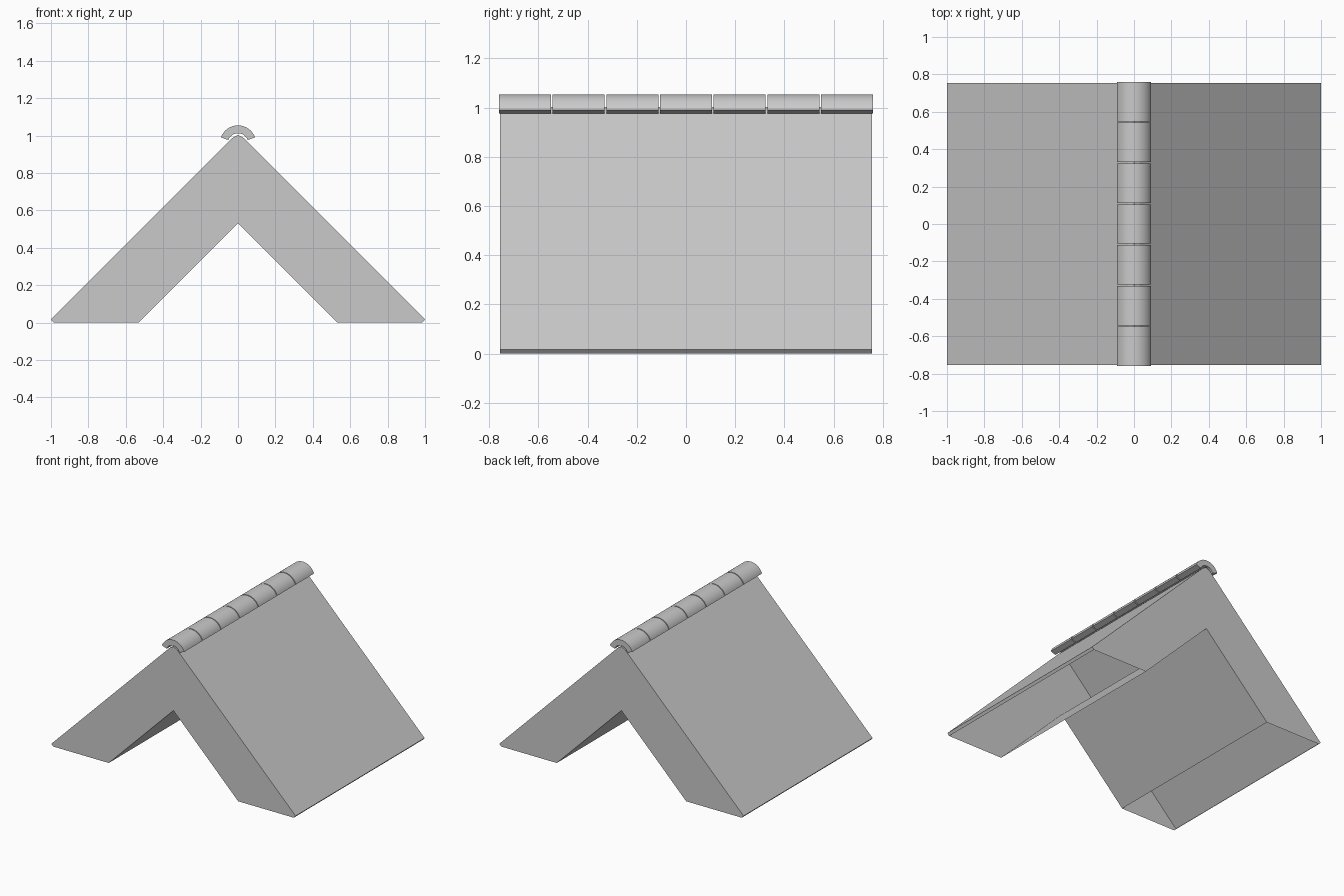
import bpy
import math

cube = bpy.data.objects.get("Cube")
if cube:
    bpy.data.objects.remove(cube, do_unlink=True)

# One plain grey for everything
grey = bpy.data.materials.new("light_grey")
grey.use_nodes = True
grey.diffuse_color = (0.59, 0.59, 0.59, 1)
grey.node_tree.nodes["Principled BSDF"].inputs["Base Color"].default_value = (0.59, 0.59, 0.59, 1)


def extrude_profile(name, profile, y0, y1, open_edges=()):
    """Extrude a closed x-z outline along y; open_edges get no side face."""
    n = len(profile)
    verts = [(x, y, z) for y in (y0, y1) for x, z in profile]
    faces = [tuple(range(n)), tuple(reversed(range(n, 2 * n)))]
    for i in range(n):
        if i not in open_edges:
            j = (i + 1) % n
            faces.append((j, i, i + n, j + n))
    mesh = bpy.data.meshes.new(name)
    mesh.from_pydata(verts, [], faces)
    mesh.materials.append(grey)
    obj = bpy.data.objects.new(name, mesh)
    bpy.context.collection.objects.link(obj)
    return obj


# Hollow gabled roof, open along the underside of both feet
half = [(0.53, 0), (0.985, 0), (1, 0.017), (0.03, 0.987)]
profile = [(0, 0.53)] + half + [(0, 1.003)] + [(-x, z) for x, z in reversed(half)]
extrude_profile("roof_body", profile, -0.755, 0.755, open_edges=(1, 8))

# Row of half-round ridge tiles
TILES, LENGTH, GAP = 7, 1.52, 0.007
CENTRE_Z, OUTER, INNER, STEPS = 0.957, 0.097, 0.055, 24
START = math.radians(20)
angles = [START + (math.pi - 2 * START) * i / STEPS for i in range(STEPS + 1)]


def arc(radius, steps):
    return [(radius * math.cos(a), CENTRE_Z + radius * math.sin(a)) for a in steps]


tile_profile = arc(OUTER, angles) + arc(INNER, reversed(angles))
pitch = (LENGTH + GAP) / TILES
for k in range(TILES):
    y = -LENGTH / 2 + k * pitch
    tile = extrude_profile(f"ridge_tile_{k + 1}", tile_profile, y, y + pitch - GAP)
    bpy.ops.object.select_all(action="DESELECT")
    tile.select_set(True)
    bpy.context.view_layer.objects.active = tile
    bpy.ops.object.shade_smooth_by_angle(angle=math.radians(30))
